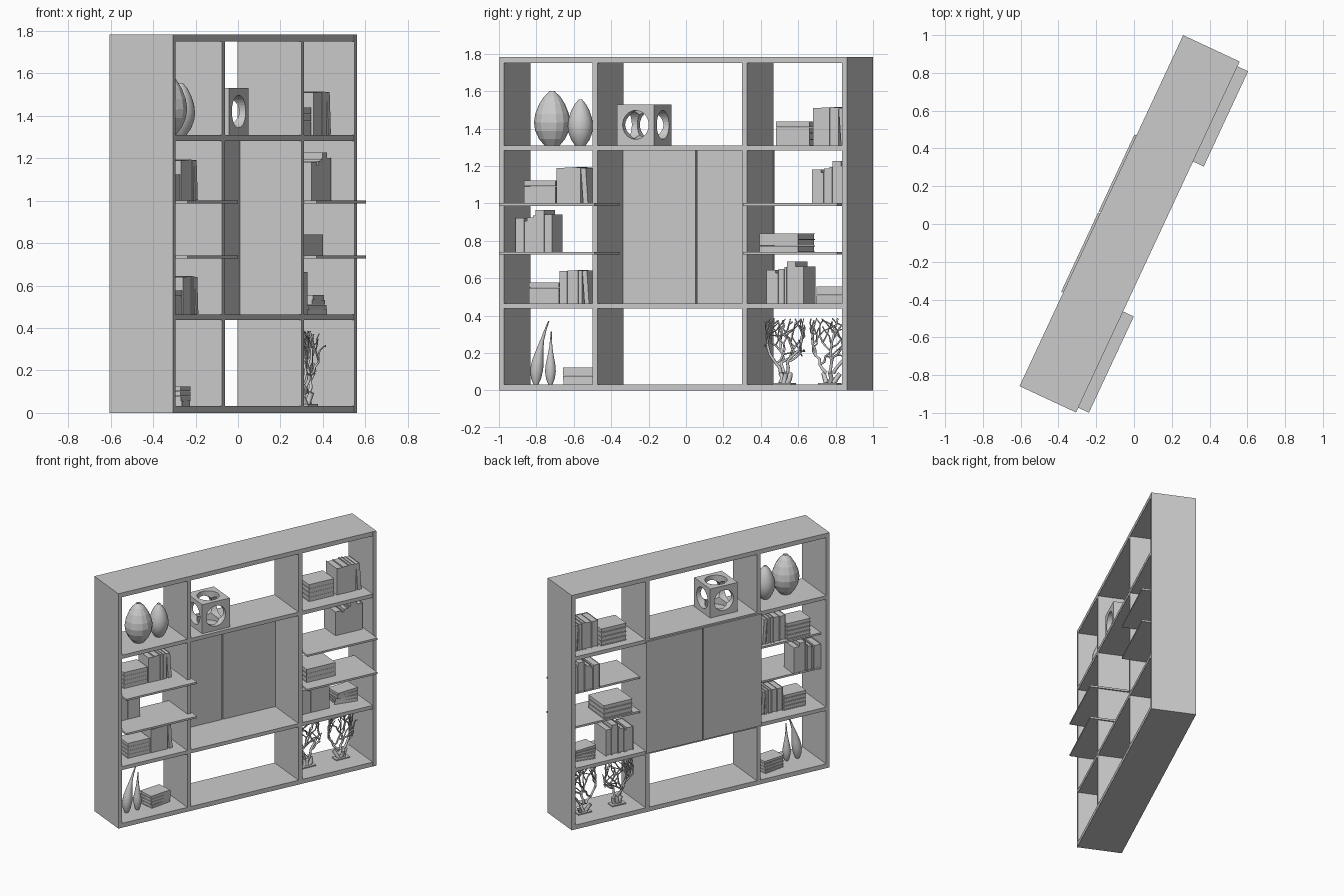
import bpy, bmesh, math, random
from mathutils import Matrix, Vector

if "Cube" in bpy.data.objects:
    bpy.data.objects.remove(bpy.data.objects["Cube"])

# Built in a local frame: s along the unit, d towards its front (local -y); turned 65 degrees at the end.
random.seed(4)


def finish(name, bm):
    bmesh.ops.recalc_face_normals(bm, faces=bm.faces[:])
    me = bpy.data.meshes.new(name)
    bm.to_mesh(me)
    bm.free()
    ob = bpy.data.objects.new(name, me)
    bpy.context.collection.objects.link(ob)
    return ob


def add_box(bm, x0, x1, y0, y1, z0, z1, M=Matrix()):
    T = Matrix.Translation(((x0 + x1) / 2, (y0 + y1) / 2, (z0 + z1) / 2))
    S = Matrix.Diagonal((x1 - x0, y1 - y0, z1 - z0, 1))
    bmesh.ops.create_cube(bm, size=1, matrix=M @ T @ S)


def box(name, s0, s1, d0, d1, z0, z1):
    bm = bmesh.new()
    add_box(bm, s0, s1, -d1, -d0, z0, z1)
    return finish(name, bm)


def add_book(bm, M, t, w, h):
    """Covers, spine (front) and slightly recessed pages."""
    c = 0.003
    add_box(bm, 0, c, 0, w, 0, h, M)
    add_box(bm, t - c, t, 0, w, 0, h, M)
    add_box(bm, c, t - c, 0, c, 0, h, M)
    add_box(bm, c, t - c, c, w - 0.005, 0.004, h - 0.004, M)


def standing(name, s, d, z, books, w, tilt_last=0):
    bm = bmesh.new()
    for i, (t, h) in enumerate(books):
        M = Matrix.Translation((s, -d, z))
        if tilt_last and i == len(books) - 1:
            M = Matrix.Translation((s + tilt_last * h, -d, z)) @ Matrix.Rotation(-tilt_last, 4, 'Y')
        add_book(bm, M, t, w, h)
        s += t + 0.001
    return finish(name, bm)


def lying(name, s, d, z, layers, t, length, w, jitter=0):
    """Stack of flat books centred on s, d."""
    bm = bmesh.new()
    for i in range(layers):
        M = (Matrix.Translation((s, -d, z + i * t))
             @ Matrix.Rotation(random.uniform(-jitter, jitter), 4, 'Z')
             @ Matrix.Translation((length / 2, -w / 2, 0)) @ Matrix.Rotation(-math.pi / 2, 4, 'Y'))
        add_book(bm, M, t - 0.001, w, length)
    return finish(name, bm)


def lathe(name, s, d, z, profile, n, lean=0, smooth=True):
    """Stacked rings; lean shifts the upper rings sideways."""
    bm = bmesh.new()
    top = profile[-1][1]
    rings = []
    for r, h in profile:
        off = lean * (h / top) ** 2
        rings.append([bm.verts.new((s + off + r * math.cos(2 * math.pi * k / n),
                                    -d + r * math.sin(2 * math.pi * k / n), z + h)) for k in range(n)])
    for a, b in zip(rings, rings[1:]):
        for k in range(n):
            bm.faces.new((a[k], a[(k + 1) % n], b[(k + 1) % n], b[k]))
    bm.faces.new(rings[0])
    bm.faces.new(rings[-1])
    ob = finish(name, bm)
    if smooth:
        bpy.ops.object.select_all(action='DESELECT')
        ob.select_set(True)
        bpy.context.view_layer.objects.active = ob
        bpy.ops.object.shade_smooth_by_angle(angle=math.radians(40))
    return ob


# Frame: outer sides, dividers, horizontal boards
D0, D1 = -0.187, 0.144
for name, a, b in (("left_side", -1.034, -1.006), ("left_divider", -0.485, -0.455),
                   ("right_divider", 0.398, 0.428), ("right_side", 0.988, 1.016)):
    box(name, a, b, D0, D1, 0, 1.783)
for name, a, b in (("bottom_board", 0, 0.033), ("lower_board", 0.437, 0.464),
                   ("upper_board", 1.282, 1.31), ("top_board", 1.75, 1.783)):
    box(name, -1.03, 1.012, D0 + 0.0005, D1 - 0.0005, a, b)

# Projecting shelves
for z in (0.727, 0.987):
    box("left_shelf", -1.006, -0.444, -0.114, 0.206, z, z + 0.014)
    box("right_shelf", 0.432, 0.988, -0.114, 0.206, z, z + 0.014)

# Two back doors with a narrow seam
box("left_door", -0.487, -0.026, -0.198, -0.176, 0.45, 1.298)
box("right_door", -0.018, 0.43, -0.198, -0.176, 0.45, 1.298)

# Pierced cube
cube = box("pierced_cube", -0.352, -0.133, -0.102, 0.117, 1.31, 1.53)
for rot in (Matrix(), Matrix.Rotation(math.pi / 2, 4, 'X'), Matrix.Rotation(math.pi / 2, 4, 'Y')):
    bm = bmesh.new()
    bmesh.ops.create_cone(bm, cap_ends=True, segments=32, radius1=0.077, radius2=0.077, depth=0.4,
                          matrix=Matrix.Translation((-0.2425, -0.0075, 1.42)) @ rot)
    cutter = finish("cutter", bm)
    cutter.hide_render = True
    mod = cube.modifiers.new("hole", 'BOOLEAN')
    mod.operation, mod.object, mod.solver = 'DIFFERENCE', cutter, 'EXACT'
    bpy.context.view_layer.objects.active = cube
    bpy.ops.object.modifier_apply(modifier=mod.name)
    bpy.data.objects.remove(cutter)

# Egg vases
egg = [(0.42, 0), (0.72, 0.12), (0.93, 0.27), (1, 0.42), (0.93, 0.58), (0.72, 0.76),
       (0.45, 0.9), (0.2, 0.98), (0.16, 1), (0.12, 0.97)]
lathe("faceted_vase", -0.79, 0, 1.31, [(r * 0.097, h * 0.29) for r, h in egg], 14, smooth=False)
lathe("round_vase", -0.626, -0.006, 1.31, [(r * 0.068, h * 0.245) for r, h in egg], 24)

# Slender teardrop vases
drop = [(0.4, 0), (0.8, 0.1), (1, 0.24), (0.88, 0.38), (0.55, 0.55), (0.3, 0.7), (0.18, 0.85), (0.1, 1)]
lathe("tall_teardrop", -0.885, 0, 0.033, [(r * 0.035, h * 0.338) for r, h in drop], 20, lean=0.075)
lathe("short_teardrop", -0.8, 0, 0.033, [(r * 0.029, h * 0.282) for r, h in drop], 20, lean=0.005)

# Book rows with a flat stack beside them: (books start, z, scale, front d)
for s, z, k, d in ((0.765, 1.31, 1.0, 0.035), (-0.74, 1.001, 0.94, 0.05), (-0.722, 0.464, 0.88, 0.05)):
    standing("book_row", s, d, z, [(0.05 * k, 0.2 * k), (0.048 * k, 0.202 * k), (0.024 * k, 0.205 * k),
                                   (0.026 * k, 0.203 * k), (0.03 * k, 0.2 * k)], 0.15 * k, 0.07)
    length = 0.2 * k
    lying("flat_stack", s - 0.02 * k - length / 2 + (0.0 if k == 1 else 0.012), d - 0.08 * k, z,
          4, 0.0325 * k, length, 0.155 * k)

# Uneven book rows
uneven = [(0.052, 0.18), (0.016, 0.165), (0.034, 0.185), (0.014, 0.195), (0.05, 0.225), (0.046, 0.2)]
standing("uneven_books", -1.002, 0.011, 0.741, uneven, 0.135)
standing("uneven_books", 0.49, 0.032, 0.464, uneven, 0.155)
standing("uneven_books", 0.757, 0.03, 1.001, uneven, 0.155)

# Flat stack and loose piles
lying("shelf_stack", 0.598, 0.004, 0.741, 3, 0.0335, 0.23, 0.21)
lying("loose_pile", -0.635, -0.04, 0.033, 4, 0.023, 0.17, 0.12, 0.25)
lying("loose_pile", 0.86, -0.045, 0.464, 4, 0.023, 0.17, 0.12, 0.25)


# Branching coral: wiggling tapered curves on a small plate
def coral(s, d, z):
    cu = bpy.data.curves.new("coral", 'CURVE')
    cu.dimensions = '3D'
    cu.bevel_depth, cu.bevel_resolution, cu.use_fill_caps = 0.012, 1, True

    def branch(p, ang, steps, r, depth):
        pts = [(p, r)]
        for i in range(steps):
            a = ang + random.uniform(-0.5, 0.5)
            q = p + Vector((math.sin(a), random.uniform(-0.45, 0.45), math.cos(a))) * 0.03
            q.x = max(-0.1, min(0.1, q.x))
            q.y = max(-0.05, min(0.05, q.y))
            if q.z > 0.355:
                break
            p, r = q, r * 0.94
            pts.append((p, r))
            if depth and i % 2 == 1:
                side = 1 if i % 4 == 1 else -1
                branch(p.copy(), ang * 0.5 + side * random.uniform(0.6, 1.0), steps // 2 + 1, r * 0.8, depth - 1)
        sp = cu.splines.new('POLY')
        sp.points.add(len(pts) - 1)
        for sp_pt, (v, rad) in zip(sp.points, pts):
            sp_pt.co = (s + v.x, -d + v.y, z + v.z, 1)
            sp_pt.radius = rad

    for x, ang in ((-0.02, -0.4), (0.0, 0.0), (0.02, 0.4)):
        branch(Vector((x, 0, 0.005)), ang * 0.2, 2, 1.2, 0)
        branch(Vector((x, 0, 0.06)), ang, 10, 0.8, 2)
    ob = bpy.data.objects.new("coral", cu)
    bpy.context.collection.objects.link(ob)
    bpy.ops.object.select_all(action='DESELECT')
    ob.select_set(True)
    bpy.context.view_layer.objects.active = ob
    bpy.ops.object.convert(target='MESH')
    box("coral_plate", s - 0.055, s + 0.055, d - 0.03, d + 0.03, z, z + 0.008)


coral(0.565, -0.03, 0.033)
coral(0.835, -0.03, 0.033)

# Turn the whole unit
R = Matrix.Rotation(math.radians(65), 4, 'Z')
for ob in bpy.context.scene.objects:
    ob.matrix_world = R @ ob.matrix_world
